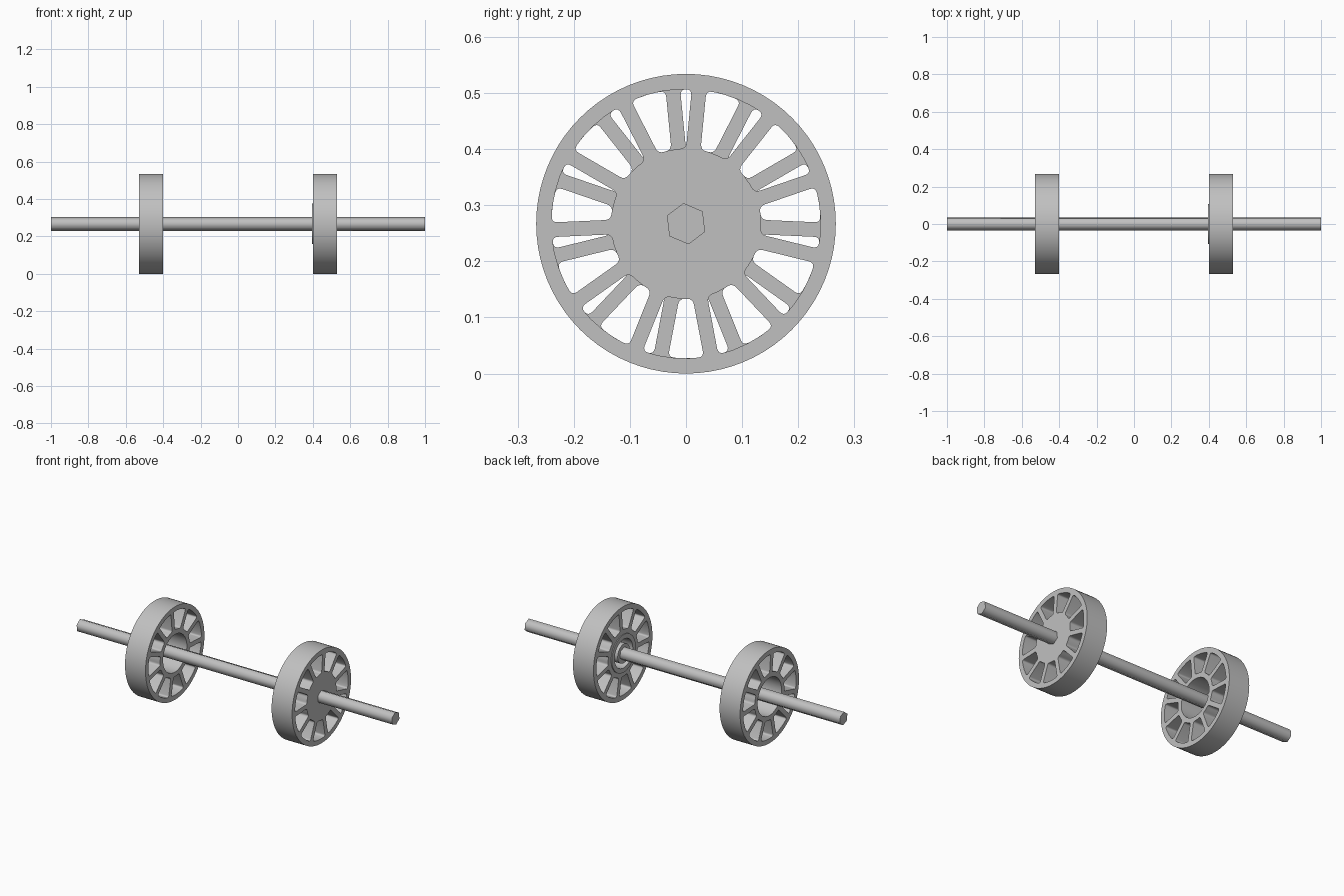
import bpy, bmesh
from math import sin, cos, pi, radians, asin
from mathutils import Matrix, Vector

if "Cube" in bpy.data.objects:
    bpy.data.objects.remove(bpy.data.objects["Cube"])

R = 0.267           # wheel radius, also axle height
SPOKES = 11
SPOKE_W = 0.026
SLOT_IN, SLOT_OUT = 0.134, 0.24
BORE = 0.108

grey = bpy.data.materials.new("plain_grey")
grey.use_nodes = True
colour = (0.53, 0.53, 0.53, 1)
grey.diffuse_color = colour
grey.node_tree.nodes["Principled BSDF"].inputs["Base Color"].default_value = colour


def circle(r, n, start=0.0):
    return [Vector((r * cos(start + 2 * pi * i / n), r * sin(start + 2 * pi * i / n)))
            for i in range(n)]


def rounded(points, r, steps=4):
    """Round the corners of a closed outline with small curves."""
    out = []
    for i, p in enumerate(points):
        a, b = points[i - 1] - p, points[(i + 1) % len(points)] - p
        if abs(a.angle(b)) > radians(150):
            out.append(p)
            continue
        s, e = p + a.normalized() * r, p + b.normalized() * r
        for k in range(steps + 1):
            t = k / steps
            out.append(s * (1 - t) ** 2 + p * 2 * t * (1 - t) + e * t * t)
    return out


def slot(mid):
    """Window between two parallel-sided spokes."""
    half = pi / SPOKES
    def arc(r, n):
        a = half - asin(SPOKE_W / 2 / r)
        return [Vector((r * cos(mid - a + 2 * a * i / n), r * sin(mid - a + 2 * a * i / n)))
                for i in range(n + 1)]
    return rounded(arc(SLOT_OUT, 4) + arc(SLOT_IN, 3)[::-1], 0.011)


def plate(name, outlines, x0, x1):
    """Extrude outlines (drawn in y, z) along x from x0 to x1."""
    curve = bpy.data.curves.new(name, 'CURVE')
    curve.dimensions = '2D'
    curve.fill_mode = 'BOTH'
    curve.extrude = (x1 - x0) / 2
    for pts in outlines:
        sp = curve.splines.new('POLY')
        sp.points.add(len(pts) - 1)
        for q, p in zip(sp.points, pts):
            q.co = (p.x, p.y, 0, 1)
        sp.use_cyclic_u = True
    temp = bpy.data.objects.new(name + "_outline", curve)
    bpy.context.collection.objects.link(temp)
    bpy.context.view_layer.update()
    mesh = bpy.data.meshes.new_from_object(
        temp.evaluated_get(bpy.context.evaluated_depsgraph_get()))
    bpy.data.objects.remove(temp)
    # outline axes become y and z, the extrusion runs along x
    turn = Matrix(((0, 0, 1, (x0 + x1) / 2), (1, 0, 0, 0), (0, 1, 0, R), (0, 0, 0, 1)))
    mesh.transform(turn)
    bm = bmesh.new()
    bm.from_mesh(mesh)
    bmesh.ops.remove_doubles(bm, verts=bm.verts, dist=0.0001)
    bmesh.ops.recalc_face_normals(bm, faces=bm.faces)
    bm.to_mesh(mesh)
    bm.free()
    mesh.materials.clear()
    mesh.materials.append(grey)
    obj = bpy.data.objects.new(name, mesh)
    bpy.context.collection.objects.link(obj)
    return obj


# Spoked wheels, turned half round from each other
for side, x0, x1, first in (("left", 0.4, 0.53, 84.4), ("right", -0.53, -0.4, 95.6)):
    slots = [slot(radians(first) + (i + 0.5) * 2 * pi / SPOKES) for i in range(SPOKES)]
    plate(side + "_wheel", [circle(R, 80), circle(BORE, 48)] + slots, x0, x1)

# Hub insert in the left wheel: end plate, outer ring and centre boss
plate("hub_plate", [circle(BORE, 48)], 0.5, 0.53)
plate("hub_ring", [circle(BORE, 48), circle(0.082, 48)], 0.395, 0.5)
plate("hub_boss", [circle(0.055, 32)], 0.395, 0.5)

# Six-sided axle
plate("axle", [circle(0.037, 6, radians(97))], -1, 1)
